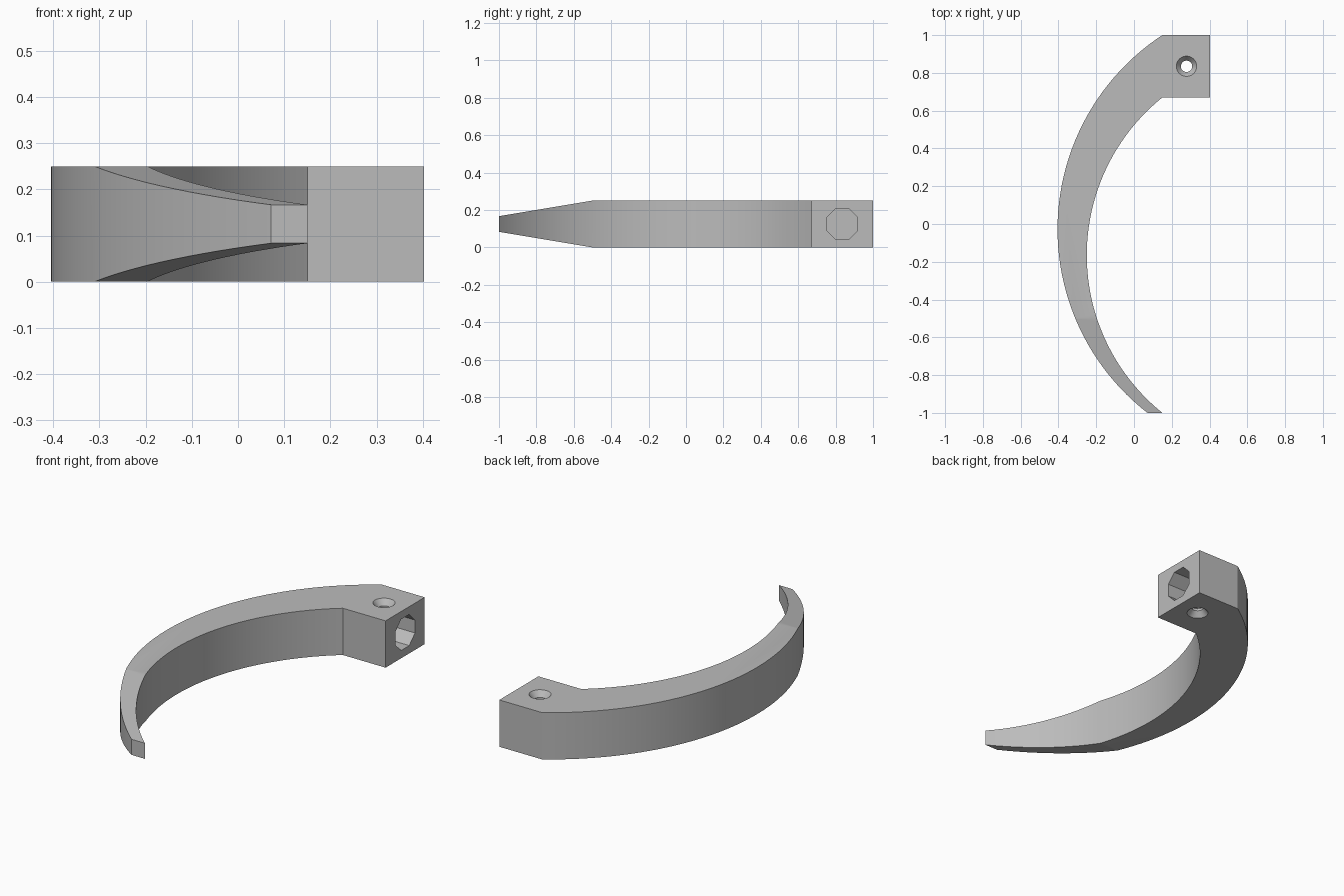
import bpy
import bmesh
from math import asin, cos, sin, pi
from mathutils import Matrix

old = bpy.data.objects.get("Cube")
if old:
    bpy.data.objects.remove(old, do_unlink=True)

HEIGHT = 0.25
MID = HEIGHT / 2


def make_object(name, bm):
    bmesh.ops.recalc_face_normals(bm, faces=bm.faces[:])
    mesh = bpy.data.meshes.new(name)
    bm.to_mesh(mesh)
    bm.free()
    obj = bpy.data.objects.new(name, mesh)
    bpy.context.collection.objects.link(obj)
    return obj


def prism(name, outline, vector):
    """Extrude a closed outline along a vector."""
    bm = bmesh.new()
    face = bm.faces.new([bm.verts.new(p) for p in outline])
    new = bmesh.ops.extrude_face_region(bm, geom=[face])["geom"]
    verts = [g for g in new if isinstance(g, bmesh.types.BMVert)]
    bmesh.ops.translate(bm, verts=verts, vec=vector)
    return make_object(name, bm)


def cone(name, sides, r1, r2, depth, matrix):
    bm = bmesh.new()
    bmesh.ops.create_cone(bm, cap_ends=True, segments=sides, radius1=r1,
                          radius2=r2, depth=depth, matrix=matrix)
    return make_object(name, bm)


def arc(left_x, center_y, radius, y0, y1, steps=48):
    """Points on an arc bulging to -x, from y0 to y1."""
    a0, a1 = asin((y0 - center_y) / radius), asin((y1 - center_y) / radius)
    angles = [a0 + (a1 - a0) * i / steps for i in range(steps + 1)]
    return [(left_x + radius * (1 - cos(a)), center_y + radius * sin(a), 0)
            for a in angles]


# Curved claw and its square mounting block as one outline
outline = arc(-0.405, -0.028, 1.23, -1, 1)
outline += [(0.403, 1, 0), (0.403, 0.67, 0)]
outline += arc(-0.25, -0.165, 1.071, 0.67, -1)
claw = prism("claw_arm", outline, (0, 0, HEIGHT))

# Wedges that taper the tip above and below
cutters = []
for name, base, sign in (("lower_wedge", 0, 1), ("upper_wedge", HEIGHT, -1)):
    points = [(-1, -0.5, base), (-1, -1.1, base + sign * 0.1),
              (-1, -1.1, base - sign * 0.1), (-1, -0.5, base - sign * 0.1)]
    cutters.append(prism(name, points, (2, 0, 0)))

# Eight-sided socket in the end of the block
socket = (Matrix.Translation((0.33, 0.835, MID)) @ Matrix.Rotation(pi / 2, 4, "Y")
          @ Matrix.Rotation(pi / 8, 4, "Z"))
cutters.append(cone("socket_cutter", 8, 0.09, 0.09, 0.34, socket))

# Cross-pin hole with a countersink on both sides
pin = Matrix.Translation((0.278, 0.835, MID))
cutters.append(cone("pin_cutter", 24, 0.03, 0.03, 0.4, pin))
for z, r1, r2 in ((HEIGHT - 0.01, 0.03, 0.062), (0.01, 0.062, 0.03)):
    place = Matrix.Translation((0.278, 0.835, z))
    cutters.append(cone("countersink_cutter", 24, r1, r2, 0.04, place))

bpy.context.view_layer.objects.active = claw
claw.select_set(True)
for cutter in cutters:
    mod = claw.modifiers.new(cutter.name, "BOOLEAN")
    mod.operation = "DIFFERENCE"
    mod.solver = "EXACT"
    mod.object = cutter
    bpy.ops.object.modifier_apply(modifier=mod.name)
    bpy.data.objects.remove(cutter, do_unlink=True)

# Single grey finish
grey = bpy.data.materials.new("plain_grey")
grey.use_nodes = True
color = (0.5, 0.5, 0.5, 1)
grey.diffuse_color = color
grey.node_tree.nodes["Principled BSDF"].inputs["Base Color"].default_value = color
claw.data.materials.clear()
claw.data.materials.append(grey)
for poly in claw.data.polygons:
    poly.material_index = 0
bpy.ops.object.shade_smooth_by_angle(angle=pi / 9)
